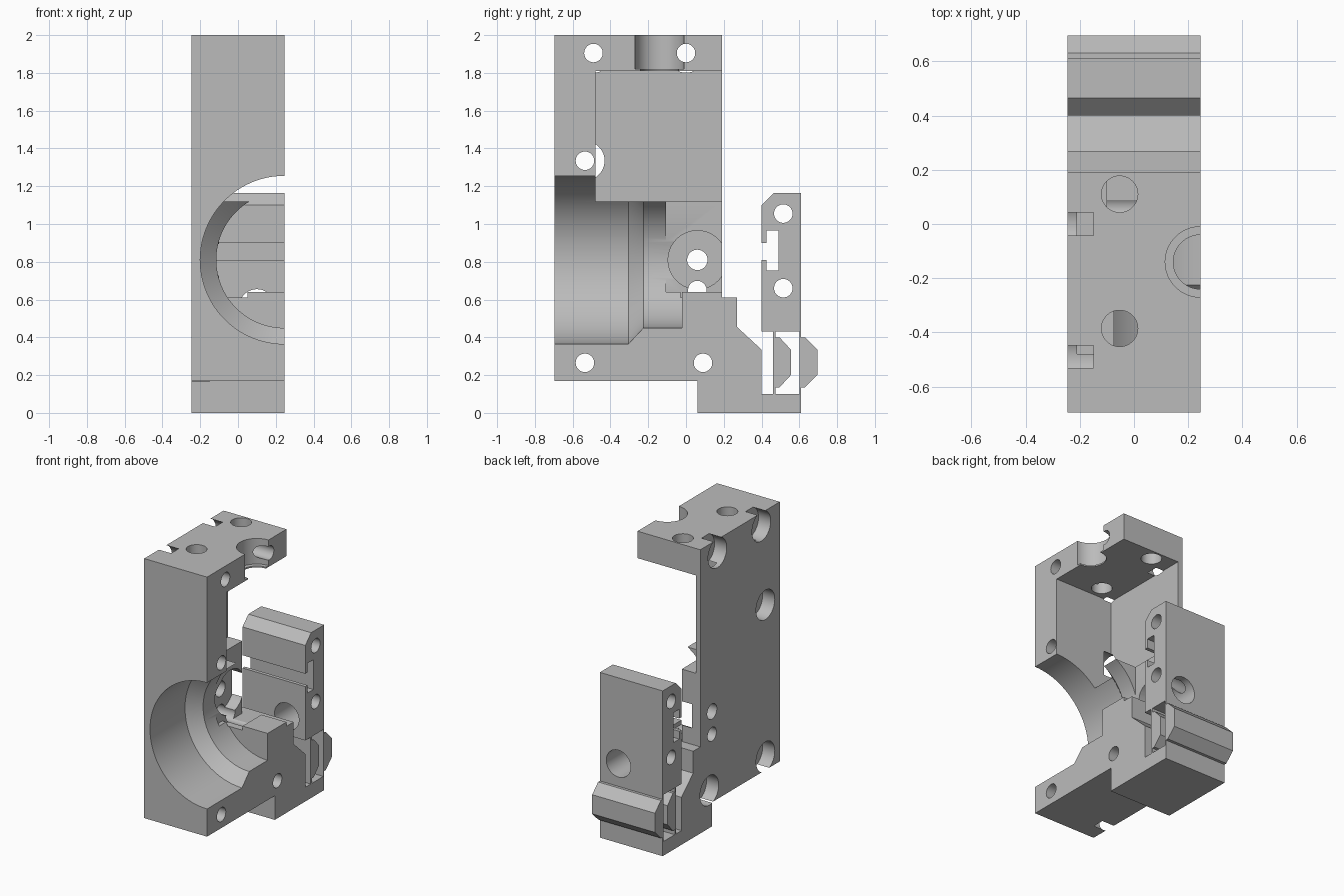
import bpy, bmesh, math
from mathutils import Matrix, Vector

cube = bpy.data.objects.get("Cube")
if cube:
    bpy.data.objects.remove(cube, do_unlink=True)

grey = bpy.data.materials.new("plain_grey")
grey.use_nodes = True
COLOUR = (0.5, 0.5, 0.5, 1)
grey.diffuse_color = COLOUR
grey.node_tree.nodes["Principled BSDF"].inputs["Base Color"].default_value = COLOUR

W = 0.245          # half width
OUT = 0.4          # beyond either side


def finish(name, bm):
    bmesh.ops.recalc_face_normals(bm, faces=bm.faces)
    mesh = bpy.data.meshes.new(name)
    bm.to_mesh(mesh)
    bm.free()
    mesh.materials.append(grey)
    obj = bpy.data.objects.new(name, mesh)
    bpy.context.collection.objects.link(obj)
    return obj


def extrude(name, profile, x0=-W, x1=W):
    """Side profile of (y, z) points pulled along x."""
    bm = bmesh.new()
    face = bm.faces.new([bm.verts.new((x0, y, z)) for y, z in profile])
    ext = bmesh.ops.extrude_face_region(bm, geom=[face])
    verts = [v for v in ext["geom"] if isinstance(v, bmesh.types.BMVert)]
    bmesh.ops.translate(bm, verts=verts, vec=(x1 - x0, 0, 0))
    return finish(name, bm)


def box(x0, x1, y0, y1, z0, z1):
    return extrude("cutter", [(y0, z0), (y1, z0), (y1, z1), (y0, z1)], x0, x1)


def lathe(axis, centre, steps, sides=64):
    """Solid of revolution; steps are (position along axis, radius)."""
    bm = bmesh.new()
    rot = Vector((0, 0, 1)).rotation_difference(Vector(axis)).to_matrix()
    rings = []
    for t, r in steps:
        rings.append([bm.verts.new(Vector(centre) + rot @ Vector(
            (r * math.cos(a), r * math.sin(a), t)))
            for a in (2 * math.pi * i / sides for i in range(sides))])
    bm.faces.new(rings[0])
    bm.faces.new(rings[-1])
    for a, b in zip(rings, rings[1:]):
        for i in range(sides):
            j = (i + 1) % sides
            bm.faces.new((a[i], a[j], b[j], b[i]))
    return finish("cutter", bm)


def side_hole(y, z, r=0.049, x0=-OUT, x1=OUT):
    return lathe((1, 0, 0), (0, y, z), [(x0, r), (x1, r)], 40)


def cut(obj, cutters):
    for c in cutters:
        c.hide_render = True
        mod = obj.modifiers.new("cut", "BOOLEAN")
        mod.operation = "DIFFERENCE"
        mod.solver = "EXACT"
        mod.object = c
        bpy.context.view_layer.objects.active = obj
        bpy.ops.object.modifier_apply(modifier=mod.name)
        bpy.data.objects.remove(c, do_unlink=True)


# Main housing with the stepped foot
housing = extrude("housing", [
    (-0.695, 0.17), (0.06, 0.17), (0.06, 0), (0.61, 0), (0.61, 0.1),
    (0.4, 0.1), (0.4, 0.335), (0.27, 0.455), (0.27, 0.61), (0.19, 0.61),
    (0.19, 2), (-0.695, 2)])
cutters = [
    # motor pocket, leaving a thin side plate
    box(-0.21, OUT, -0.48, 0.3, 1.12, 1.81),
    # stepped round bore from the front
    lathe((0, 1, 0), (W, 0, 0.81),
          [(-0.8, 0.445), (-0.305, 0.445), (-0.225, 0.36), (-0.02, 0.36)], 96),
    # open passage behind the bore and its lower ledge
    box(-0.1, OUT, -0.105, 0.3, 0.64, 1.15),
    box(-0.1, 0.05, -0.03, 0.3, 0.61, 0.7),
    # round recess in the side plate
    side_hole(0.06, 0.81, 0.155, -0.18, 0.04),
    # stepped half bore through the top
    lathe((0, 0, 1), (W, -0.14, 0),
          [(1.7, 0.1), (1.82, 0.1), (1.82, 0.13), (2.1, 0.13)]),
    side_hole(0.06, 0.81, 0.054),
    side_hole(0.06, 0.65, 0.049, -OUT, 0.03),
]
# vertical holes in the top slab
for y in (-0.385, 0.11):
    cutters.append(lathe((0, 0, 1), (-0.053, y, 0), [(1.7, 0.067), (2.1, 0.067)], 40))
# counterbored mounting holes
for y, z in ((-0.49, 1.905), (0, 1.905), (-0.535, 1.335), (-0.535, 0.265), (0.09, 0.265)):
    cutters.append(side_hole(y, z))
    cutters.append(side_hole(y, z, 0.104, -OUT, -0.15))
cut(housing, cutters)

# Hinged clip with chamfered top and a T slot
clip = extrude("clip", [
    (0.4, 0.43), (0.61, 0.43), (0.61, 1.165), (0.465, 1.165), (0.4, 1.1),
    (0.4, 0.9), (0.425, 0.9), (0.425, 0.965), (0.49, 0.965), (0.49, 0.755),
    (0.425, 0.755), (0.425, 0.81), (0.4, 0.81)])
cut(clip, [side_hole(0.515, 1.055), side_hole(0.515, 0.66),
           lathe((0, 1, 0), (0.1, 0, 0.56), [(0.3, 0.095), (0.8, 0.095)], 48)])

# Two flexible webs, each with a bevelled rib
for name, y0, y1, reach in (("inner", 0.46, 0.475, 0.08), ("outer", 0.6, 0.61, 0.085)):
    extrude(name + "_web", [(y0, 0.1), (y1, 0.1), (y1, 0.43), (y0, 0.43)])
    extrude(name + "_rib", [
        (y1, 0.135), (y1 + 0.02, 0.135), (y1 + reach, 0.2),
        (y1 + reach, 0.335), (y1 + 0.02, 0.4), (y1, 0.4)])

# Smooth bores, crisp edges
bpy.ops.object.select_all(action="DESELECT")
for obj in (housing, clip):
    obj.select_set(True)
bpy.context.view_layer.objects.active = housing
bpy.ops.object.shade_smooth_by_angle(angle=math.radians(25))
